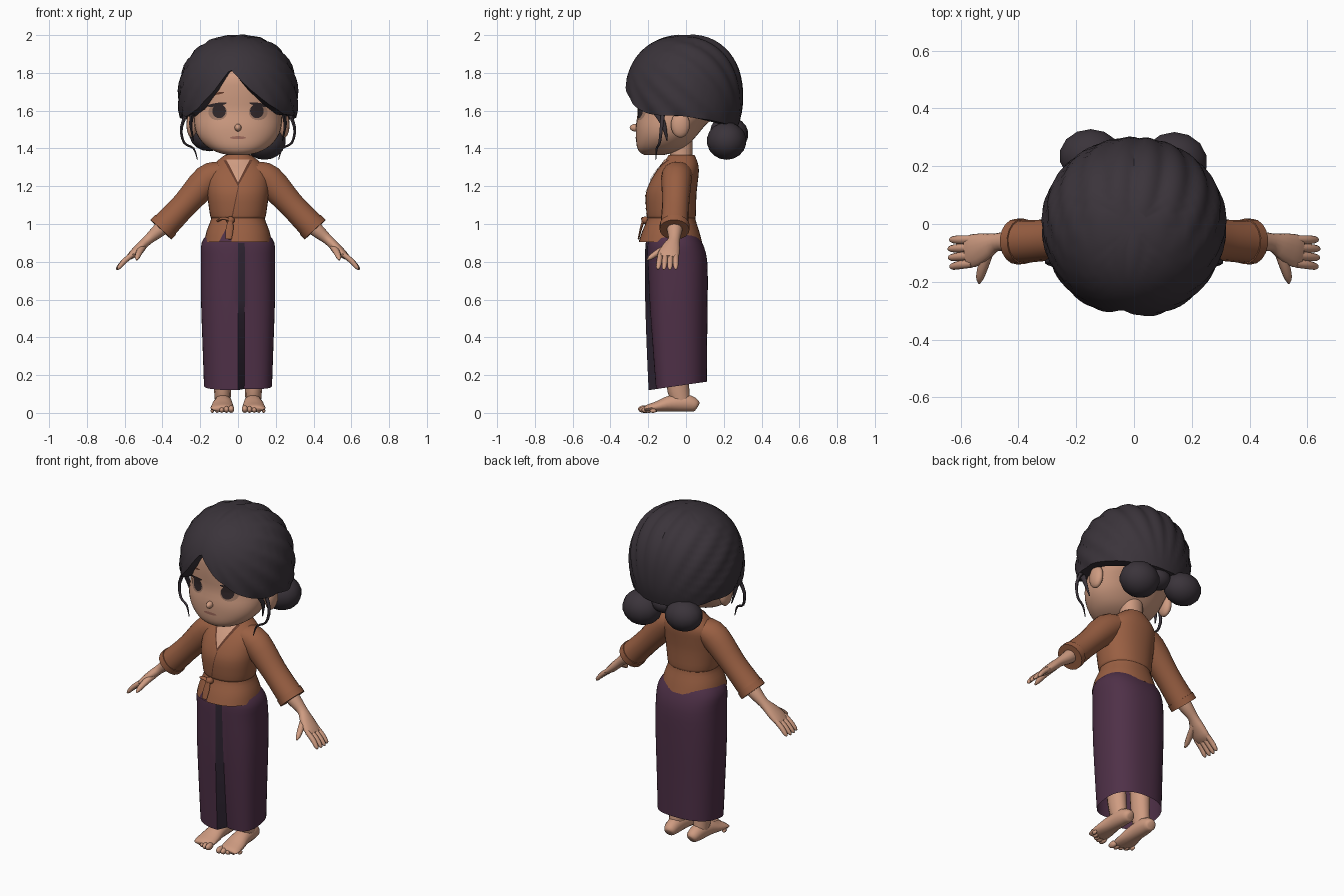
import bpy, bmesh
from math import sin, cos, acos, atan2, pi, radians
from mathutils import Vector
from mathutils.bvhtree import BVHTree

cube = bpy.data.objects.get("Cube")
if cube:
    bpy.data.objects.remove(cube, do_unlink=True)


def material(name, rgb):
    m = bpy.data.materials.new(name)
    m.use_nodes = True
    m.diffuse_color = (*rgb, 1)
    m.node_tree.nodes["Principled BSDF"].inputs["Base Color"].default_value = (*rgb, 1)
    return m


SKIN = material("skin", (.62, .33, .22))
HAIR = material("black_hair", (.043, .034, .043))
BLOUSE = material("brown_cloth", (.32, .115, .055))
TRIM = material("dark_brown_trim", (.13, .045, .025))
SKIRT = material("purple_cloth", (.078, .03, .064))
FOLD = material("dark_fold", (.028, .018, .032))
EYE = material("dark_eye", (.03, .02, .022))
SCLERA = material("eye_tan", (.36, .2, .14))
LIP = material("lip", (.36, .15, .11))


def finish(name, bm, mats, angle=45):
    bmesh.ops.recalc_face_normals(bm, faces=bm.faces)
    me = bpy.data.meshes.new(name)
    bm.to_mesh(me)
    bm.free()
    for m in mats:
        me.materials.append(m)
    me.polygons.foreach_set("use_smooth", [True] * len(me.polygons))
    me.set_sharp_from_angle(angle=radians(angle))
    ob = bpy.data.objects.new(name, me)
    bpy.context.collection.objects.link(ob)
    return ob


def skin(rings, caps=(True, True)):
    """Bridge closed rings of points."""
    bm = bmesh.new()
    rows = [[bm.verts.new(p) for p in r] for r in rings]
    n = len(rows[0])
    for a, b in zip(rows, rows[1:]):
        for i in range(n):
            j = (i + 1) % n
            bm.faces.new((a[i], a[j], b[j], b[i]))
    for row, cap in ((rows[0], caps[0]), (rows[-1], caps[1])):
        if cap:
            bm.faces.new(row)
    return bm


def smooth_keys(keys, steps):
    """Catmull-Rom interpolation of number tuples."""
    out = []
    for i in range(len(keys) - 1):
        a, b, c, d = (keys[max(0, min(len(keys) - 1, i + k))] for k in (-1, 0, 1, 2))
        for s in range(steps):
            t = s / steps
            out.append([.5 * (2*q + (r-p)*t + (2*p-5*q+4*r-s3)*t*t + (3*q-p-3*r+s3)*t**3)
                        for p, q, r, s3 in zip(a, b, c, d)])
    return out + [list(keys[-1])]


def loft_rings(keys, n=36, power=2.2, steps=3):
    """Keys: height, half width, front y, back y."""
    rings = []
    for z, w, yf, yb in smooth_keys(keys, steps):
        ring = []
        for i in range(n):
            a = 2 * pi * i / n
            s, c = sin(a), -cos(a)
            x = abs(s) ** (2 / power) * (1 if s > 0 else -1) * w
            y = abs(c) ** (2 / power) * (1 if c > 0 else -1) * (yb - yf) / 2
            ring.append((x, (yf + yb) / 2 + y, z))
        rings.append(ring)
    return rings


def tube(name, keys, mat, sign=1, side=(0, 1, 0), n=12, steps=3):
    """Keys: x, y, z, radius along side, radius across it."""
    pts = smooth_keys(keys, steps)
    rings = []
    for i, p in enumerate(pts):
        a, b = Vector(pts[max(0, i - 1)][:3]), Vector(pts[min(len(pts) - 1, i + 1)][:3])
        t = (b - a).normalized()
        u = Vector(side) - t * t.dot(Vector(side))
        u.normalize()
        v = t.cross(u)
        ring = []
        for k in range(n):
            q = Vector(p[:3]) + u * p[3] * cos(2*pi*k/n) + v * p[4] * sin(2*pi*k/n)
            ring.append((q.x * sign, q.y, q.z))
        rings.append(ring)
    return finish(name, skin(rings), [mat], 60)


def ball(name, loc, size, mat, seg=16):
    bm = bmesh.new()
    bmesh.ops.create_uvsphere(bm, u_segments=seg, v_segments=seg // 2 + 2, radius=1)
    for v in bm.verts:
        v.co = Vector(loc) + Vector([c * s for c, s in zip(v.co, size)])
    return finish(name, bm, [mat], 60)


def plate(name, outline, target, lift, mat):
    """Thin painted patch laid on the front of the target."""
    me = target.data
    tree = BVHTree.FromPolygons([v.co for v in me.vertices], [p.vertices for p in me.polygons])
    dense = []
    for (x, z), (x2, z2) in zip(outline, outline[1:] + outline[:1]):
        k = 6 if len(outline) < 9 else 1
        dense += [(x + (x2 - x) * i / k, z + (z2 - z) * i / k) for i in range(k)]
    cx = sum(p[0] for p in dense) / len(dense)
    cz = sum(p[1] for p in dense) / len(dense)
    rings = []
    for f in (1, .75, .5, .25, .02):
        ring = []
        for x, z in dense:
            x, z = cx + (x - cx) * f, cz + (z - cz) * f
            hit = tree.ray_cast(Vector((x, -2, z)), Vector((0, 1, 0)))[0]
            ring.append((x, (hit.y if hit else -.1) - lift, z))
        rings.append(ring)
    return finish(name, skin(rings, (False, True)), [mat])


def oval(x, z, w, h, tilt=0):
    return [(x + w * cos(2*pi*i/20), z + h * sin(2*pi*i/20) + tilt * cos(2*pi*i/20))
            for i in range(20)]


# Head, neck, nose
head = finish("head", skin(loft_rings([
    (1.365, .05, -.22, -.12), (1.38, .11, -.245, -.06), (1.41, .165, -.26, 0),
    (1.46, .21, -.265, .05), (1.52, .23, -.265, .1), (1.6, .235, -.256, .18),
    (1.7, .235, -.262, .2), (1.8, .2, -.25, .17), (1.88, .1, -.15, .08)])), [SKIN], 60)
finish("neck", skin(loft_rings([(1.22, .085, -.1, .04), (1.32, .066, -.085, .035),
                                (1.46, .065, -.09, .035)], 20)), [SKIN], 60)
ball("nose", (0, -.268, 1.51), (.018, .03, .02), SKIN)

# Face details
plate("mouth", oval(0, 1.457, .042, .008), head, .003, LIP)
for s, side in ((1, "left"), (-1, "right")):
    plate(side + "_eye_white", oval(.107 * s, 1.592, .05, .043), head, .003, SCLERA)
    plate(side + "_iris", oval(.1 * s, 1.598, .036, .038), head, .005, EYE)
    plate(side + "_lash", oval(.112 * s, 1.632, .052, .009, -.008 * s), head, .007, EYE)
    plate(side + "_brow", oval(.115 * s, 1.69, .042, .006, -.006 * s), head, .003, TRIM)
    ball(side + "_ear", (.245 * s, -.03, 1.525), (.028, .05, .068), SKIN)

# Hair cap: edge heights by angle from the front, ridges sweeping from the parting
EDGE = [(-180, 1.52), (-140, 1.53), (-90, 1.57), (-62, 1.57), (-42, 1.61), (-23, 1.71),
        (-8, 1.82), (12, 1.71), (32, 1.63), (52, 1.58), (90, 1.57), (140, 1.53), (180, 1.52)]
AXIS = Vector((-.08, -.75, .65)).normalized()
AX_U = AXIS.cross(Vector((1, 0, 0))).normalized()
AX_V = AXIS.cross(AX_U)


def edge_height(deg):
    for (a, za), (b, zb) in zip(EDGE, EDGE[1:]):
        if a <= deg <= b:
            return za + (zb - za) * (deg - a) / (b - a)


def hair_point(az, z, inset=1):
    t = (z - 1.66) / .34
    f = max(0, 1 - t ** 2.3) ** (1 / 2.3) if t > 0 else 1 - (t * .68) ** 2
    p = Vector((.315 * f * sin(az), -(.325 if cos(az) > 0 else .3) * f * cos(az), z - 1.66))
    d = p.normalized()
    u, v = d.dot(AX_U), d.dot(AX_V)
    ridge = abs(sin(10 * atan2(v, u))) - .5
    p *= (1 + .045 * ridge * min(1, u * u + v * v)) * inset
    return (p.x, p.y, (z if inset < 1 else p.z + 1.66))


COLS, ROWS = 108, 18
rings = []
for r in range(1, ROWS + 3):
    ring = []
    for c in range(COLS):
        deg = -180 + 360 * c / COLS
        low = edge_height(deg)
        phi = acos((low - 1.66) / .34) * min(1, r / ROWS)
        ring.append(hair_point(radians(deg), 1.66 + .34 * cos(phi), 1 - .1 * max(0, r - ROWS)))
    rings.append(ring)
finish("hair_cap", skin(rings, (True, False)), [HAIR], 30)

# Buns and loose strands
ball("left_bun", (.14, .215, 1.44), (.115, .105, .1), HAIR, 14)
ball("right_bun", (-.15, .235, 1.475), (.11, .095, .09), HAIR, 14)
ball("bun_joint", (0, .2, 1.5), (.08, .07, .06), HAIR, 12)
for s, side in ((1, "left"), (-1, "right")):
    tube(side + "_strand", [(.265, -.12, 1.6, .012, .012), (.3, -.13, 1.51, .009, .009),
                            (.285, -.14, 1.43, .007, .007), (.235, -.155, 1.4, .006, .006),
                            (.215, -.16, 1.34, .002, .002)], HAIR, s, n=6)
    tube(side + "_temple_lock", [(.235, -.17, 1.62, .025, .015), (.25, -.12, 1.53, .014, .01),
                                 (.235, -.1, 1.44, .003, .003)], HAIR, s, n=6)

# Blouse with flared hem
blouse = finish("blouse", skin(loft_rings([
    (.905, .177, -.25, .085), (.96, .167, -.232, .07), (1.025, .143, -.205, .05),
    (1.045, .148, -.208, .052), (1.15, .162, -.214, .055), (1.22, .165, -.192, .062),
    (1.28, .158, -.155, .068), (1.325, .12, -.118, .062), (1.365, .07, -.092, .045)])),
    [BLOUSE])
plate("collar_trim", [(-.078, 1.34), (.078, 1.34), (0, 1.2)], blouse, .003, TRIM)
plate("neckline", [(-.062, 1.342), (.062, 1.342), (0, 1.22)], blouse, .007, SKIN)
plate("front_overlap", [(0, 1.2), (.005, 1.2), (-.03, 1.03), (-.036, 1.03)], blouse, .003, TRIM)
plate("hem_slit", [(-.1, .908), (-.035, .908), (-.035, 1.0), (-.05, 1.0)], blouse, .003, SKIRT)
ball("tie_knot", (-.04, -.215, 1.02), (.024, .022, .02), BLOUSE, 10)
tube("tie_tail", [(-.04, -.225, 1.02, .008, .014), (-.045, -.24, .97, .006, .02),
                  (-.05, -.252, .92, .004, .016)], BLOUSE)
tube("tie_loop", [(-.04, -.222, 1.02, .008, .01), (-.08, -.222, 1.03, .008, .016),
                  (-.11, -.2, 1.015, .005, .008)], BLOUSE, side=(0, 0, 1))

# Wrap skirt, one half tucked behind the other at the front seam
bm = skin(loft_rings([(.96, .15, -.195, .05), (.9, .192, -.213, .085), (.8, .196, -.217, .112),
                      (.6, .196, -.216, .115), (.35, .188, -.208, .112), (.12, .18, -.198, .11)],
                     48, 2.4, 3), (True, False))
for f in bm.faces:
    c = f.calc_center_median()
    f.material_index = 1 if 0 < c.x < .035 and c.y < -.1 and c.z < .9 else 0
for v in bm.verts:
    low = 1 - v.co.z / .96
    if v.co.x > .015 and v.co.y < -.04:
        v.co.y += (.008 + .055 * low) * max(0, 1 - v.co.x / .17)
    v.co.z += .05 * low * (v.co.y + .2) / .3
finish("skirt", bm, [SKIRT, FOLD], 35)

# Arms, hands, legs and feet
for s, side in ((1, "left"), (-1, "right")):
    tube(side + "_sleeve", [(.09, -.045, 1.275, .08, .06), (.16, -.05, 1.235, .08, .082),
                            (.28, -.055, 1.105, .072, .07), (.37, -.06, 1.01, .074, .072),
                            (.4, -.06, .98, .076, .074)], BLOUSE, s, n=18)
    tube(side + "_cuff", [(.383, -.06, .997, .079, .077), (.408, -.061, .97, .079, .077)],
         BLOUSE, s, n=18, steps=1)
    tube(side + "_forearm_and_palm", [
        (.36, -.06, 1.02, .045, .045), (.42, -.06, .965, .04, .038), (.475, -.063, .918, .031, .027),
        (.515, -.078, .88, .047, .026), (.555, -.092, .842, .057, .022),
        (.58, -.097, .822, .052, .014)], SKIN, s, n=14)
    for i in range(4):
        y, mid = -.053 - .028 * i, 1 - abs(i - 1.4) * .12
        tube(side + "_finger", [
            (.56, y, .838, .014, .014), (.6, y * 1.03, .805, .015, .014),
            (.6 + .034 * mid, y * 1.1 + .004, .77 + .012 * (1 - mid), .012, .011),
            (.6 + .045 * mid, y * 1.13 + .005, .757 + .02 * (1 - mid), .004, .004)], SKIN, s, n=8)
    tube(side + "_thumb", [(.5, -.08, .885, .02, .02), (.52, -.14, .855, .019, .017),
                           (.533, -.185, .825, .014, .013), (.536, -.205, .81, .004, .004)],
         SKIN, s, side=(1, 0, 0), n=8)
    tube(side + "_leg", [(.08, -.02, .04, .045, .04), (.082, -.04, .12, .058, .045),
                         (.085, -.05, .25, .062, .052), (.085, -.05, .45, .07, .06)], SKIN, s)
    tube(side + "_foot", [(.074, .062, .035, .018, .018), (.075, .05, .04, .034, .034),
                          (.078, 0, .052, .044, .047), (.08, -.08, .05, .05, .044),
                          (.083, -.15, .034, .06, .029), (.085, -.205, .024, .06, .019),
                          (.085, -.22, .02, .05, .01)], SKIN, s, side=(1, 0, 0), n=14)
    for i in range(5):
        size = .02 - .0022 * i
        ball(side + "_toe", ((.036 + .025 * i) * s, -.222 + .003 * i * i, size),
             (size * .85, size * 1.6, size), SKIN, 10)
